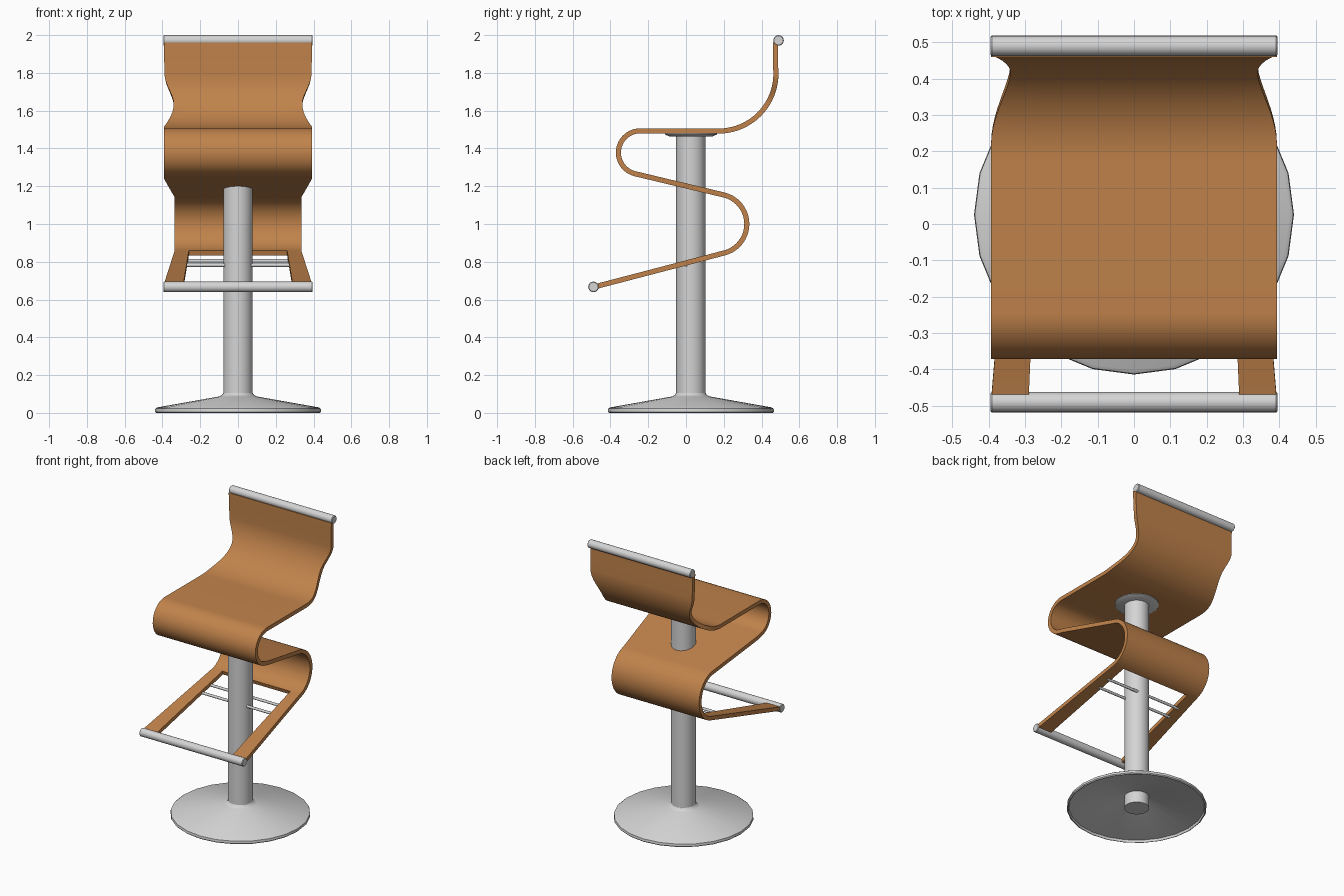
import bpy, bmesh, math
from mathutils import Matrix, Vector

if "Cube" in bpy.data.objects:
    bpy.data.objects.remove(bpy.data.objects["Cube"])


def material(name, rgb):
    m = bpy.data.materials.new(name)
    m.diffuse_color = (*rgb, 1)
    m.use_nodes = True
    m.node_tree.nodes["Principled BSDF"].inputs["Base Color"].default_value = m.diffuse_color
    return m


WOOD = material("warm wood", (0.53, 0.225, 0.07))
METAL = material("light grey metal", (0.66, 0.66, 0.66))


def finish(bm, name, mat, thickness=0, angle=35):
    me = bpy.data.meshes.new(name)
    bm.to_mesh(me)
    bm.free()
    ob = bpy.data.objects.new(name, me)
    bpy.context.collection.objects.link(ob)
    me.materials.append(mat)
    bpy.ops.object.select_all(action='DESELECT')
    ob.select_set(True)
    bpy.context.view_layer.objects.active = ob
    if thickness:
        mod = ob.modifiers.new("thickness", 'SOLIDIFY')
        mod.thickness = thickness
        mod.offset = 0
        bpy.ops.object.modifier_apply(modifier=mod.name)
    bpy.ops.object.shade_smooth_by_angle(angle=math.radians(angle))
    return ob


def lathe(name, profile, loc, sides=24, along_x=False, closed=False):
    """Spin (radius, height) points; ends are capped unless the profile is a closed loop."""
    bm = bmesh.new()
    rings = []
    for r, h in profile:
        ring = [bm.verts.new((r * math.cos(2 * math.pi * i / sides),
                              r * math.sin(2 * math.pi * i / sides), h)) for i in range(sides)]
        rings.append(ring)
    pairs = list(zip(rings, rings[1:]))
    if closed:
        pairs.append((rings[-1], rings[0]))
    for a, b in pairs:
        for i in range(sides):
            j = (i + 1) % sides
            bm.faces.new((a[i], a[j], b[j], b[i]))
    if not closed:
        bm.faces.new(rings[0][::-1])
        bm.faces.new(rings[-1])
    bmesh.ops.recalc_face_normals(bm, faces=bm.faces)
    mat = Matrix.Translation(Vector(loc))
    if along_x:
        mat = mat @ Matrix.Rotation(math.pi / 2, 4, 'Y')
    bm.transform(mat)
    return finish(bm, name, METAL)


def arc(cy, cz, r, a0, a1, n):
    pts = []
    for i in range(n + 1):
        a = math.radians(a0 + (a1 - a0) * i / n)
        pts.append((cy + r * math.cos(a), cz + r * math.sin(a)))
    return pts


def smooth(t):
    t = max(0, min(1, t))
    return t * t * (3 - 2 * t)


W, NARROW = 0.393, 0.335
INNER = 0.26
rows = []  # (y, z, half width, inner half width)

# Backrest: straight top, then a waisted arc down to the seat
rows += [(0.473, 1.96, W, INNER), (0.473, 1.88, 0.391, INNER)]
for k, (y, z) in enumerate(arc(0.173, 1.795, 0.303, 0, -90, 20)):
    ang = 90 - 4.5 * k
    w = 0.34 + 0.053 * smooth(abs(ang - 57) / (33 if ang > 57 else 48))
    rows.append((y, z, w - (0.004 if ang > 57 else 0) * (ang - 57) / 33, INNER))

# Seat and front bend
rows += [(y, z, W, INNER) for y, z in arc(-0.243, 1.378, 0.115, 90, 256.6, 18)]

# Sloping middle panel narrows toward the rear bend
y0, z0 = rows[-1][:2]
rear = arc(0.164, 1.0, 0.158, 76.6, -75.4, 20)
y1, z1 = rear[0]
for t in (0.1, 0.35, 0.6, 0.85):
    w = W + (NARROW - W) * max(0, (t - 0.1) / 0.9)
    rows.append((y0 + (y1 - y0) * t, z0 + (z1 - z0) * t, w, INNER))
rows += [(y, z, NARROW, INNER) for y, z in rear]
cut_start = len(rows) - 1

# Footrest arms, splaying outward to the foot bar
rows.append((-0.485, 0.667, W, 0.29))

bm = bmesh.new()
grid = [[bm.verts.new((x, y, z)) for x in (-w, -n, n, w)] for y, z, w, n in rows]
for i, (a, b) in enumerate(zip(grid, grid[1:])):
    for c in range(3):
        if c == 1 and i >= cut_start:
            continue  # open middle of the footrest
        bm.faces.new((a[c], a[c + 1], b[c + 1], b[c]))
bmesh.ops.recalc_face_normals(bm, faces=bm.faces)
finish(bm, "bent_wood_seat", WOOD, thickness=0.027)

# Head bar and foot bar
for name, y, z in (("head_bar", 0.49, 1.972), ("foot_bar", -0.49, 0.667)):
    lathe(name, [(0.024, -0.395), (0.028, -0.391), (0.028, 0.391), (0.024, 0.395)],
          (0, y, z), sides=20, along_x=True)

# Thin rods tying the footrest arms to the column
for i, (y, z) in enumerate(((0.085, 0.805), (0.0, 0.782))):
    lathe(f"brace_rod_{i + 1}", [(0.009, -0.29), (0.009, 0.29)], (0, y, z), sides=12, along_x=True)

# Column, seat plate and hollow base
CY = 0.026
lathe("column", [(0.078, 0.002), (0.078, 1.475)], (0, CY, 0), sides=32)
lathe("seat_plate", [(0.115, 1.464), (0.138, 1.474), (0.138, 1.488)], (0, CY, 0), sides=32)
lathe("base", [(0.434, 0), (0.44, 0.006), (0.438, 0.022), (0.428, 0.029), (0.10, 0.087),
               (0.085, 0.094), (0.078, 0.106), (0.07, 0.085), (0.10, 0.076), (0.426, 0.016), (0.43, 0)],
      (0, CY, 0), sides=24, closed=True)
